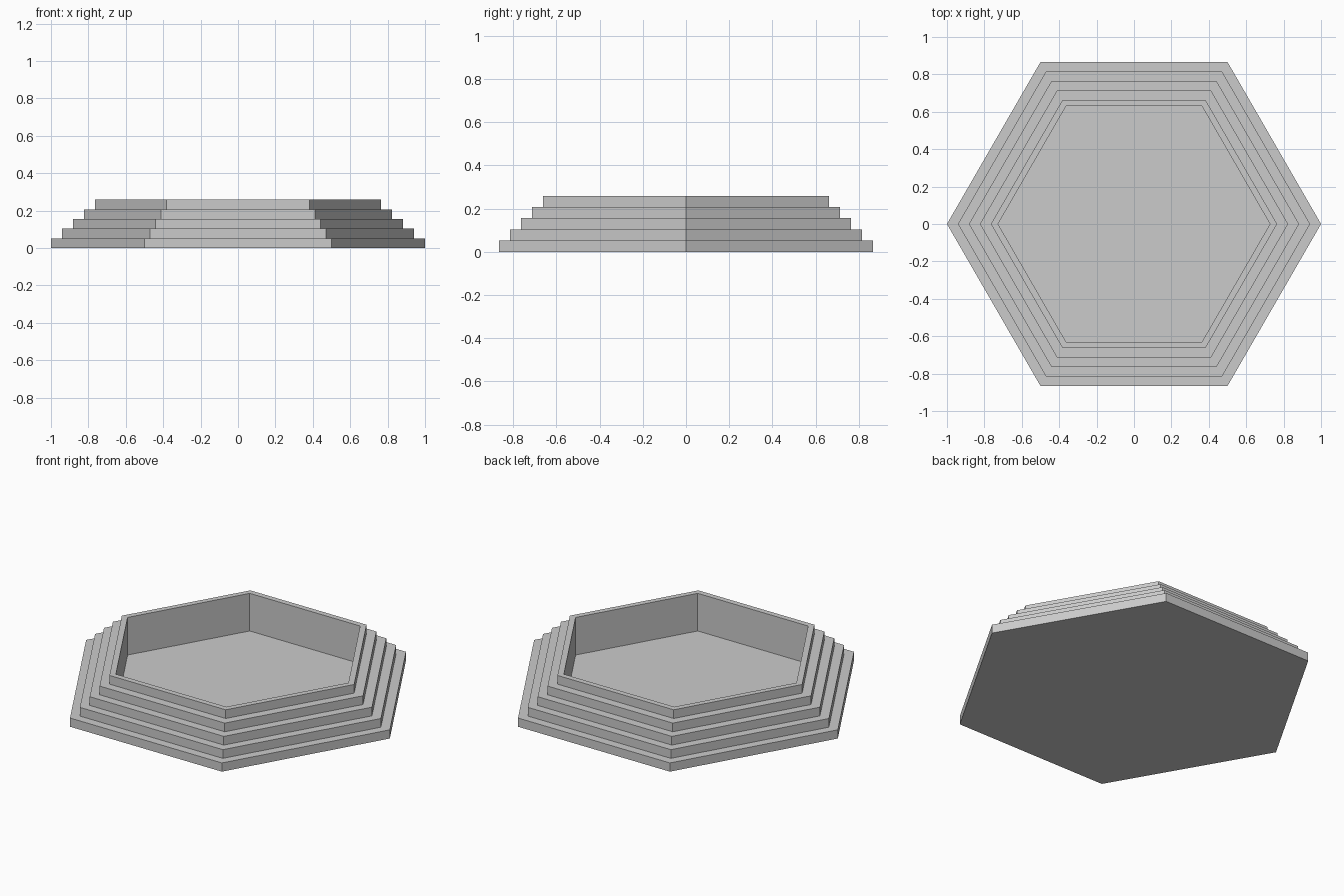
import bpy, bmesh
from math import cos, sin, pi

if "Cube" in bpy.data.objects:
    bpy.data.objects.remove(bpy.data.objects["Cube"])

SIDES, TIERS = 6, 5
HEIGHT, FLOOR_Z = 0.259, 0.035
R_BASE, R_TOP, R_INNER = 1.0, 0.765, 0.727

# Stepped outer profile (radius, z), then over the rim and down to the basin floor
profile = []
for i in range(TIERS):
    r = R_BASE + (R_TOP - R_BASE) * i / (TIERS - 1)
    profile += [(r, HEIGHT * i / TIERS), (r, HEIGHT * (i + 1) / TIERS)]
profile += [(R_INNER, HEIGHT), (R_INNER, FLOOR_Z)]

# Sweep the profile around the hexagon
bm = bmesh.new()
rings = [[bm.verts.new((r * cos(2 * pi * k / SIDES), r * sin(2 * pi * k / SIDES), z))
          for k in range(SIDES)] for r, z in profile]
for a, b in zip(rings, rings[1:]):
    for k in range(SIDES):
        n = (k + 1) % SIDES
        bm.faces.new((a[k], a[n], b[n], b[k]))

# Underside and basin floor
bm.faces.new(rings[0][::-1])
bm.faces.new(rings[-1])
bmesh.ops.recalc_face_normals(bm, faces=bm.faces)

mesh = bpy.data.meshes.new("stepped_hex_basin")
bm.to_mesh(mesh)
bm.free()
basin = bpy.data.objects.new("stepped_hex_basin", mesh)
bpy.context.collection.objects.link(basin)
